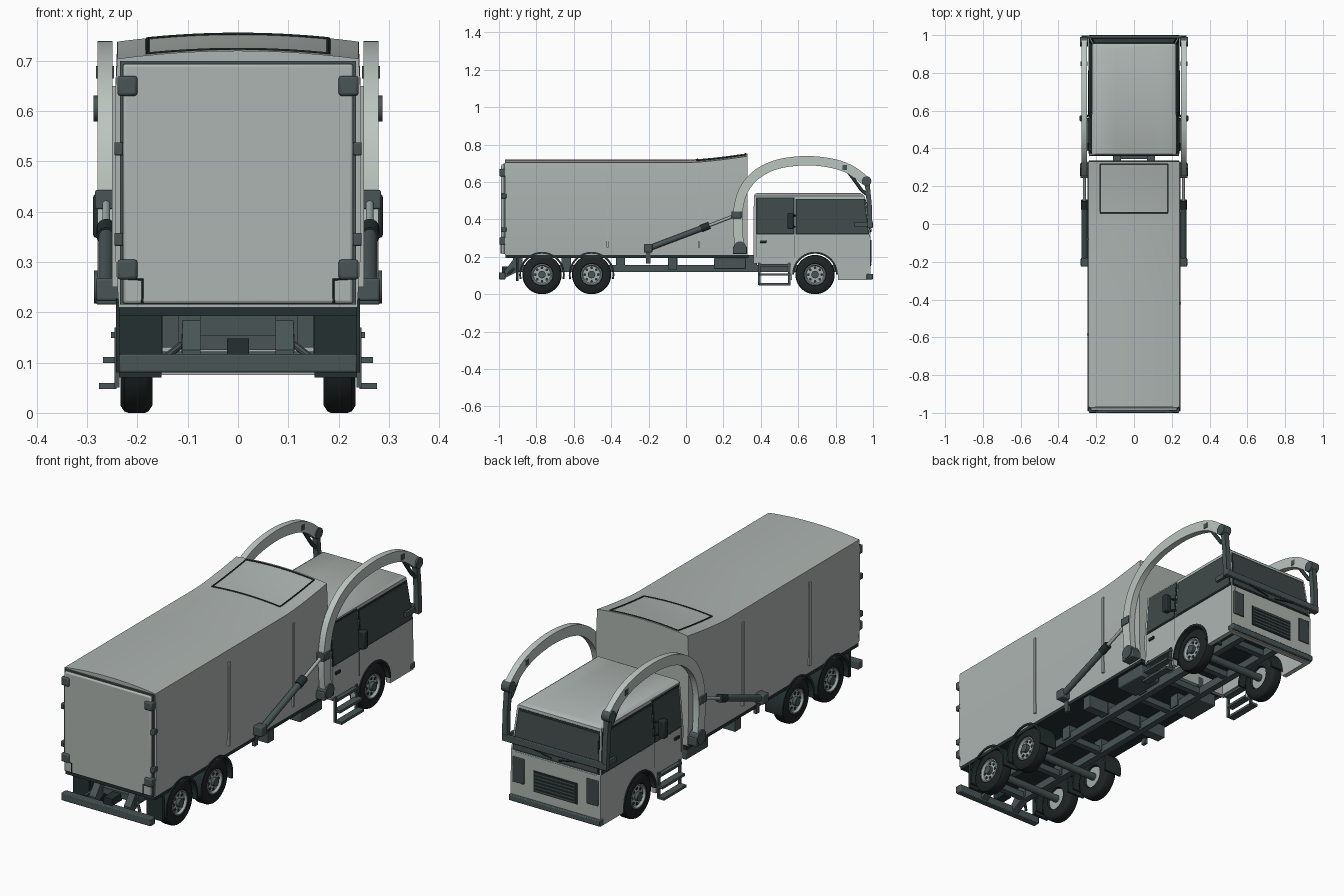
import bpy, bmesh, math
from mathutils import Vector as V

def mat(name, c):
    m = bpy.data.materials.new(name)
    m.diffuse_color = (*c, 1)
    return m
PAINT = mat("pale_grey_paint", (0.42, 0.46, 0.44))
ARM = mat("light_arm_paint", (0.50, 0.56, 0.53))
STEEL = mat("dark_steel", (0.065, 0.09, 0.09))
GLASS = mat("dark_glass", (0.05, 0.066, 0.066))
BLACK = mat("black_frame", (0.018, 0.029, 0.029))
RUBBER = mat("tyre_rubber", (0.013, 0.017, 0.017))
RIM = mat("rim_metal", (0.36, 0.41, 0.41))

def mk(name, bm, m, mirror=False, bevel=0, angle=35):
    bmesh.ops.recalc_face_normals(bm, faces=bm.faces[:])
    for f in bm.faces:
        f.smooth = True
    me = bpy.data.meshes.new(name)
    bm.to_mesh(me)
    bm.free()
    me.set_sharp_from_angle(angle=math.radians(angle))
    me.materials.append(m)
    o = bpy.data.objects.new(name, me)
    bpy.context.collection.objects.link(o)
    if bevel:
        b = o.modifiers.new("bevel", 'BEVEL')
        b.width, b.segments, b.limit_method = bevel, 2, 'ANGLE'
    if mirror:
        o.modifiers.new("mirror", 'MIRROR')
    return o

def loft(name, rings, m, closed=False, **kw):
    """skin equal-sized rings of points; cap the ends unless closed"""
    bm = bmesh.new()
    rs = [[bm.verts.new(p) for p in r] for r in rings]
    n = len(rs[0])
    for a, b in zip(rs, rs[1:] + ([rs[0]] if closed else [])):
        for i in range(n):
            bm.faces.new((a[i], a[(i+1) % n], b[(i+1) % n], b[i]))
    if not closed:
        bm.faces.new(rs[0])
        bm.faces.new(rs[-1])
    return mk(name, bm, m, **kw)

def box(name, x, y, z, m, mirror=False, bevel=0):
    r = [[(X, y[0], z[0]), (X, y[1], z[0]), (X, y[1], z[1]), (X, y[0], z[1])] for X in x]
    return loft(name, r, m, mirror=mirror, bevel=bevel)

def prism(name, pts, x, m, **kw):
    return loft(name, [[(X, *p) for p in pts] for X in x], m, **kw)

def plate(name, pts, off, m, **kw):
    return loft(name, [pts, [V(p) + V(off) for p in pts]], m, **kw)

def tube(name, pts, r, m, n=16, **kw):
    pts = [V(p) for p in pts]
    rings = []
    for i, p in enumerate(pts):
        d = (pts[min(i+1, len(pts)-1)] - pts[max(i-1, 0)]).normalized()
        u = d.orthogonal().normalized() if i == 0 else (u - d*u.dot(d)).normalized()
        w = d.cross(u)
        rings.append([p + r*(u*math.cos(2*math.pi*k/n) + w*math.sin(2*math.pi*k/n)) for k in range(n)])
    return loft(name, rings, m, **kw)

def ribbon(name, path, h, x, m, **kw):
    """rectangular bar following a yz path"""
    rings = []
    for i, p in enumerate(path):
        a, b = path[max(i-1, 0)], path[min(i+1, len(path)-1)]
        dy, dz = b[0]-a[0], b[1]-a[1]
        l = math.hypot(dy, dz)
        ny, nz = -dz/l*h, dy/l*h
        rings.append([(x[0], p[0]+ny, p[1]+nz), (x[1], p[0]+ny, p[1]+nz),
                      (x[1], p[0]-ny, p[1]-nz), (x[0], p[0]-ny, p[1]-nz)])
    return loft(name, rings, m, **kw)

def arc(cy, cz, r, a0, a1, n=20):
    return [(cy + r*math.cos(math.radians(a0+(a1-a0)*i/n)), cz + r*math.sin(math.radians(a0+(a1-a0)*i/n))) for i in range(n+1)]

def lathe(name, prof, cy, cz, m, n=36):
    rings = [[(x, cy + r*math.cos(2*math.pi*k/n), cz + r*math.sin(2*math.pi*k/n)) for k in range(n)] for x, r in prof]
    return loft(name, rings, m, closed=True, mirror=True)

# refuse body with crowned roof rising to the front
def roof(x, y):
    t = max(0, min(1, (y - 0.02) / 0.31))
    return 0.72 + 0.034*t**1.4 - 0.016*(x/0.24)**2
rings = []
for y in (-0.968, -0.4, 0.02, 0.08, 0.14, 0.2, 0.26, 0.33):
    top = [(x/100, y, roof(x/100, y)) for x in range(24, -25, -4)]
    rings.append([(-0.237, y, 0.21), (0.237, y, 0.21), (0.245, y, 0.33), (0.245, y, 0.62)] + top
                 + [(-0.245, y, 0.62), (-0.245, y, 0.33)])
loft("refuse_body", rings, PAINT)
# tailgate
plate("tailgate_frame", [(-0.235, -0.965, 0.215), (0.235, -0.965, 0.215), (0.235, -0.965, 0.70), (-0.235, -0.965, 0.70)],
      (0, -0.012, 0), STEEL)
box("tailgate_panel", (-0.229, 0.229), (-0.988, -0.965), (0.217, 0.694), PAINT, bevel=0.006)
for z in (0.65, 0.285):
    box("tailgate_corner_block", (0.2, 0.24), (-0.998, -0.955), (z-0.02, z+0.02), STEEL, True, 0.006)
for z in (0.525, 0.345):
    box("tailgate_hinge", (0.229, 0.246), (-0.99, -0.96), (z-0.013, z+0.013), STEEL, True, 0.003)
tube("tailgate_lower_trim", [(0.19, -0.989, 0.218), (0.19, -0.989, 0.265), (0.235, -0.989, 0.268)], 0.0025, BLACK, 6, mirror=True)
# side ribs
for s, ys in ((1, (-0.42, 0.07)), (-1, (-0.08, -0.585))):
    for y in ys:
        box("side_rib", (s*0.24, s*0.25), (y-0.006, y+0.006), (0.25, 0.65), PAINT)
# roof hatch seam
for y in (0.06, 0.318):
    tube("hatch_cross_seam", [(x/100, y, roof(x/100, y)) for x in range(-18, 19, 4)], 0.004, BLACK, 6)
tube("hatch_side_seam", [(0.18, 0.06+0.043*i, roof(0.18, 0.06+0.043*i)) for i in range(7)], 0.004, BLACK, 6, mirror=True)

# chassis
box("body_floor", (-0.237, 0.237), (-0.965, 0.335), (0.193, 0.211), BLACK)
box("chassis_rail", (0.08, 0.112), (-0.94, 0.96), (0.12, 0.157), STEEL, True)
for y in (-0.9, -0.64, -0.35, -0.07, 0.15, 0.36, 0.56, 0.82):
    box("cross_member", (-0.1, 0.1), (y-0.015, y+0.015), (0.125, 0.155), STEEL)
for y in (-0.9, -0.64, -0.35, -0.07, 0.2):
    box("body_mount", (0.075, 0.118), (y-0.025, y+0.025), (0.13, 0.195), STEEL, True)
box("outrigger_beam", (-0.225, 0.225), (-0.095, -0.05), (0.13, 0.195), STEEL)
box("side_tank", (0.115, 0.225), (0.15, 0.32), (0.135, 0.195), STEEL, True, 0.006)
box("cab_rear_mount", (0.07, 0.11), (0.3, 0.38), (0.157, 0.21), STEEL, True)
# rear bumper and hitch
box("rear_bumper", (-0.237, 0.237), (-1.0, -0.965), (0.08, 0.117), STEEL, bevel=0.004)
prism("bumper_bracket", [(-0.97, 0.085), (-0.97, 0.125), (-0.92, 0.19), (-0.89, 0.19), (-0.9, 0.12)], (0.075, 0.11), STEEL, mirror=True)
box("hitch_block", (-0.022, 0.022), (-0.985, -0.91), (0.115, 0.148), BLACK)
tube("hitch_brace", [(0.145, -0.95, 0.11), (0.1, -0.91, 0.145)], 0.007, STEEL, 8, mirror=True)

# wheels, axles and mudguards
for y in (-0.77, -0.505, 0.69):
    z = 0.105
    lathe("tyre", [(0.17, 0.056), (0.17, 0.09), (0.178, 0.102), (0.185, 0.105), (0.218, 0.105),
                   (0.226, 0.102), (0.234, 0.09), (0.234, 0.06), (0.228, 0.054), (0.178, 0.052)], y, z, RUBBER)
    lathe("rim", [(0.18, 0.001), (0.18, 0.055), (0.232, 0.057), (0.233, 0.052), (0.222, 0.046), (0.224, 0.02), (0.224, 0.001)], y, z, RIM)
    tube("hub", [(0.2, y, z), (0.24, y, z)], 0.02, STEEL, 16, mirror=True)
    for k in range(8):
        a = k*math.pi/4
        cy, cz = y + 0.036*math.cos(a), z + 0.036*math.sin(a)
        tube("rim_hole", [(0.22, cy, cz), (0.2255, cy, cz)], 0.0075, BLACK, 8, mirror=True)
    tube("axle", [(-0.18, y, z), (0.18, y, z)], 0.018, STEEL, 12)
    ribbon("mudguard", arc(y, z, 0.117, -12 if y < 0.5 else 0, 192 if y < 0.5 else 180), 0.005, (0.15, 0.243), BLACK, mirror=True)
box("mud_flap", (0.152, 0.237), (-0.91, -0.895), (0.07, 0.2), BLACK, True)

# cab lower shell with wheel arches
side = [(0.985, 0.315), (0.987, 0.075), (0.812, 0.075)] + arc(0.69, 0.105, 0.122, 0, 180) + \
       [(0.568, 0.075), (0.548, 0.075), (0.54, 0.165), (0.362, 0.165), (0.36, 0.315)]
prism("cab_side_panel", side, (0.215, 0.238), PAINT, mirror=True)
box("cab_front_panel", (-0.216, 0.216), (0.962, 0.9865), (0.075, 0.315), PAINT)
box("cab_rear_wall", (-0.216, 0.216), (0.361, 0.38), (0.165, 0.315), PAINT)
box("cab_floor", (-0.216, 0.216), (0.37, 0.97), (0.225, 0.24), BLACK)
# cab upper shell
def cx(z): return 0.238 - 0.016*(z-0.315)/0.21
def cy(z): return 0.985 - 0.03*(z-0.315)/0.21
loft("cab_upper", [[(-x, y0, z), (x, y0, z), (x, y1, z), (-x, y1, z)] for x, y0, y1, z in
     ((0.238, 0.36, 0.985, 0.314), (0.222, 0.363, 0.955, 0.525), (0.205, 0.37, 0.94, 0.537), (0.1, 0.38, 0.93, 0.541))], PAINT)
# windows
def side_window(name, y0, y1, y2, y3, z0, z1, m, t):
    plate(name, [(cx(z0)-0.002, y0, z0), (cx(z0)-0.002, y1, z0), (cx(z1)-0.002, y2, z1), (cx(z1)-0.002, y3, z1)],
          (t, 0, 0), m, mirror=True)
side_window("door_window_seal", 0.374, 0.58, 0.58, 0.374, 0.32, 0.518, BLACK, 0.004)
side_window("door_window", 0.381, 0.573, 0.573, 0.381, 0.328, 0.511, GLASS, 0.006)
side_window("front_side_window_seal", 0.586, 0.98, 0.956, 0.586, 0.32, 0.51, BLACK, 0.004)
side_window("front_side_window", 0.593, 0.972, 0.95, 0.593, 0.328, 0.503, GLASS, 0.006)
for nm, w, z0, z1, t, m in (("windscreen_seal", 0.008, 0.32, 0.512, 0.004, BLACK), ("windscreen", 0.014, 0.328, 0.503, 0.006, GLASS)):
    plate(nm, [(s*(cx(z)-w), cy(z)-0.002, z) for s, z in ((-1, z0), (1, z0), (1, z1), (-1, z1))], (0, t, 0), m)
# door details
for y in (0.375, 0.578):
    box("door_seam", (0.236, 0.2388), (y-0.0015, y+0.0015), (0.2, 0.315), STEEL, True)
box("door_handle", (0.236, 0.245), (0.395, 0.43), (0.275, 0.288), BLACK, True, 0.002)
box("mirror", (0.255, 0.288), (0.543, 0.575), (0.348, 0.435), BLACK, True, 0.006)
for z in (0.36, 0.42):
    tube("mirror_bracket", [(0.225, 0.585, z), (0.265, 0.56, z)], 0.005, BLACK, 8, mirror=True)
# front face: grille, lamps, bumper
box("grille", (-0.115, 0.115), (0.98, 0.99), (0.15, 0.25), BLACK)
for i in range(6):
    z = 0.16 + 0.016*i
    box("grille_slat", (-0.108, 0.108), (0.985, 0.993), (z-0.003, z+0.003), STEEL)
box("headlamp", (0.165, 0.226), (0.98, 0.992), (0.17, 0.29), GLASS, True, 0.003)
box("front_bumper", (-0.24, 0.24), (0.965, 1.0), (0.08, 0.108), STEEL, bevel=0.004)
for s in (-1, 1):
    tube("wiper", [(s*0.02, cy(0.335)+0.008, 0.335), (s*0.15, cy(0.36)+0.008, 0.36)], 0.003, BLACK, 6)
# entry steps
for z, x in ((0.155, 0.252), (0.105, 0.268), (0.053, 0.276)):
    box("step_tread", (x-0.034, x), (0.39, 0.56), (z-0.006, z+0.006), STEEL, True)
for y in (0.392, 0.552):
    prism("step_hanger", [(y-0.006, 0.05), (y+0.006, 0.05), (y+0.006, 0.17), (y-0.006, 0.17)], (0.236, 0.246), STEEL, mirror=True)

# lifting arms, smoothed through a few points
P = [(0.287, 0.25), (0.277, 0.35), (0.28, 0.46), (0.31, 0.56), (0.38, 0.642), (0.49, 0.695),
     (0.64, 0.714), (0.78, 0.70), (0.88, 0.665), (0.962, 0.605)]
path = []
for i in range(len(P)-1):
    a, b, c, d = (V(P[max(0, min(len(P)-1, i+k))]) for k in (-1, 0, 1, 2))
    for j in range(5):
        t = j/5
        path.append(tuple(0.5*(2*b + (c-a)*t + (2*a-5*b+4*c-d)*t*t + (3*b-a-3*c+d)*t**3)))
path.append(P[-1])
ribbon("lift_arm", path, 0.025, (0.249, 0.279), ARM, mirror=True)
tube("arm_pivot", [(0.2, 0.288, 0.25), (0.286, 0.288, 0.25)], 0.033, STEEL, 20, mirror=True)
box("arm_pivot_bracket", (0.235, 0.282), (0.25, 0.325), (0.215, 0.255), STEEL, True, 0.004)
box("arm_collar", (0.245, 0.284), (0.243, 0.296), (0.405, 0.443), STEEL, True, 0.003)
tube("arm_tip_pivot", [(0.244, 0.965, 0.605), (0.287, 0.965, 0.605)], 0.026, STEEL, 16, mirror=True)
box("arm_pin", (0.247, 0.282), (0.836, 0.86), (0.665, 0.69), STEEL, True)
# lift cylinders
box("cylinder_base", (0.23, 0.282), (-0.225, -0.18), (0.222, 0.268), STEEL, True, 0.005)
box("cylinder_base_hanger", (0.225, 0.24), (-0.215, -0.19), (0.165, 0.23), STEEL, True)
tube("lift_cylinder", [(0.262, -0.2, 0.245), (0.262, 0.12, 0.366)], 0.015, STEEL, mirror=True)
tube("cylinder_gland", [(0.262, 0.08, 0.351), (0.262, 0.125, 0.368)], 0.019, BLACK, mirror=True)
tube("cylinder_rod", [(0.262, 0.12, 0.366), (0.262, 0.26, 0.42)], 0.008, RIM, 12, mirror=True)
# fork carrier
ribbon("fork_post", [(0.968, 0.6), (0.98, 0.48), (0.984, 0.355)], 0.013, (0.252, 0.277), STEEL, mirror=True)
tube("fork_strut", [(0.264, 0.855, 0.672), (0.264, 0.94, 0.555), (0.264, 0.972, 0.53)], 0.009, STEEL, 10, mirror=True)
box("fork_crossbar", (-0.277, 0.277), (0.982, 0.999), (0.355, 0.385), STEEL, bevel=0.003)
box("fork_side_plate", (0.25, 0.262), (0.9, 0.99), (0.362, 0.385), STEEL, True)
